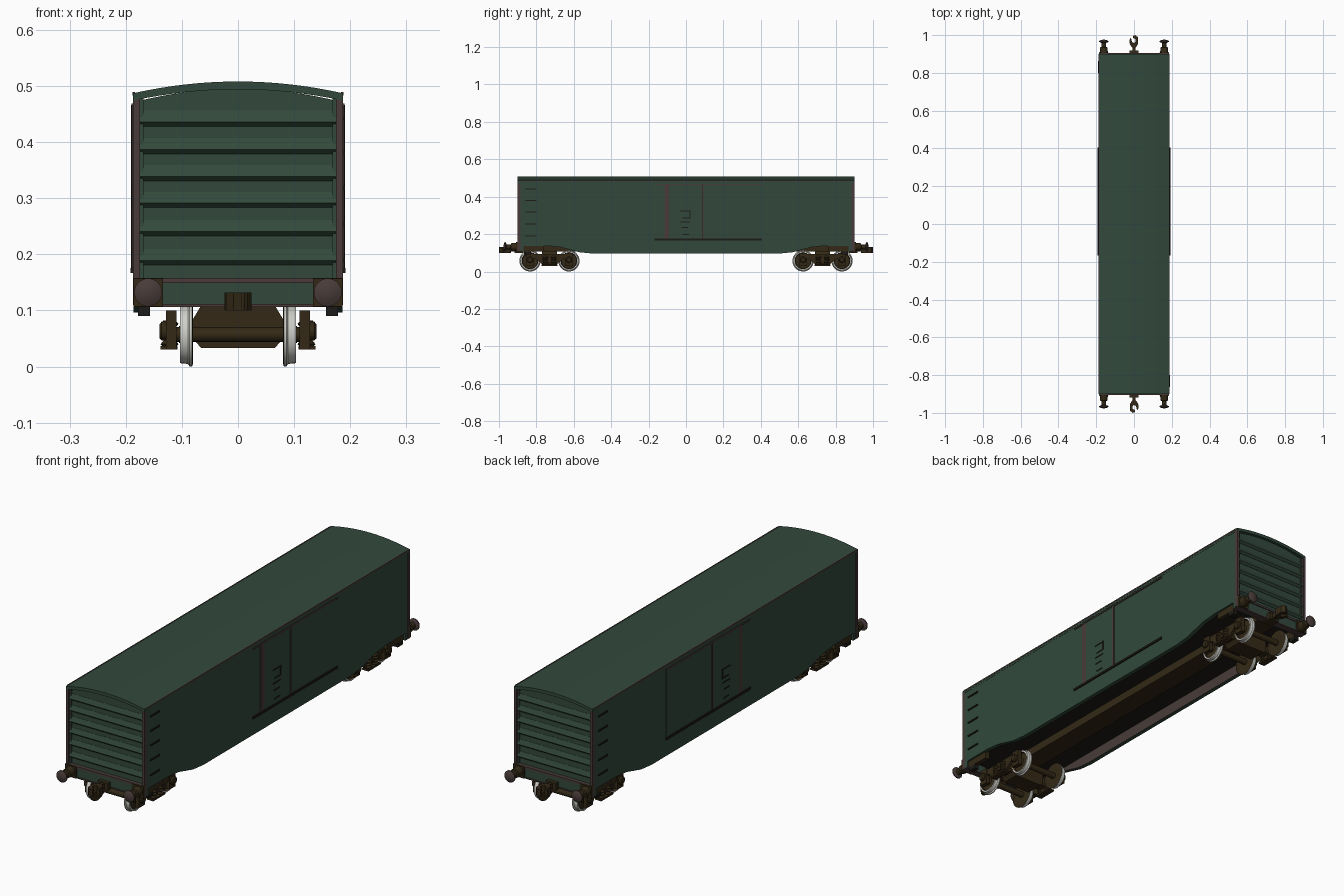
import bpy, bmesh, math
from mathutils import Vector

if "Cube" in bpy.data.objects:
    bpy.data.objects.remove(bpy.data.objects["Cube"])


def mat(name, c):
    m = bpy.data.materials.new(name)
    m.diffuse_color = (*c, 1)
    m.use_nodes = True
    m.node_tree.nodes["Principled BSDF"].inputs["Base Color"].default_value = m.diffuse_color
    return m


GREEN = mat("dark green paint", (0.032, 0.066, 0.045))
RUST = mat("worn brown paint", (0.065, 0.044, 0.041))
BROWN = mat("dark brown iron", (0.033, 0.022, 0.008))
BLACK = mat("blackened iron", (0.012, 0.011, 0.009))
STEEL = mat("bright steel", (0.62, 0.62, 0.58))


def finish(name, bm, mats, smooth=False):
    bmesh.ops.recalc_face_normals(bm, faces=bm.faces)
    me = bpy.data.meshes.new(name)
    bm.to_mesh(me)
    bm.free()
    for m in mats:
        me.materials.append(m)
    ob = bpy.data.objects.new(name, me)
    bpy.context.collection.objects.link(ob)
    if smooth:
        bpy.ops.object.select_all(action='DESELECT')
        ob.select_set(True)
        bpy.context.view_layer.objects.active = ob
        bpy.ops.object.shade_smooth_by_angle(angle=math.radians(35))
    return ob


def place(axis, u, v, w):
    """2D point (u, v) plus a distance w along the axis."""
    return {'x': (w, u, v), 'y': (u, w, v), 'z': (u, v, w)}[axis]


def prism(name, axis, pts, a, b, m, smooth=False):
    bm = bmesh.new()
    lo = [bm.verts.new(place(axis, u, v, a)) for u, v in pts]
    hi = [bm.verts.new(place(axis, u, v, b)) for u, v in pts]
    bm.faces.new(lo)
    bm.faces.new(hi)
    n = len(pts)
    for i in range(n):
        j = (i + 1) % n
        bm.faces.new((lo[i], lo[j], hi[j], hi[i]))
    return finish(name, bm, [m], smooth)


def box(name, x, y, z, m):
    return prism(name, 'z', [(x[0], y[0]), (x[1], y[0]), (x[1], y[1]), (x[0], y[1])], z[0], z[1], m)


def lathe(name, axis, centre, profile, m, m2=None, seg2=(), n=28):
    """Profile of (radius, distance) spun round the axis; seg2 bands take m2."""
    bm = bmesh.new()
    c = Vector(centre)
    rings = []
    for r, w in profile:
        rings.append([bm.verts.new(c + Vector(place(axis, r * math.cos(t), r * math.sin(t), w)))
                      for t in (2 * math.pi * i / n for i in range(n))])
    for k in range(len(rings) - 1):
        for i in range(n):
            j = (i + 1) % n
            f = bm.faces.new((rings[k][i], rings[k][j], rings[k + 1][j], rings[k + 1][i]))
            f.material_index = 1 if k in seg2 else 0
    bm.faces.new(rings[0])
    bm.faces.new(rings[-1])
    return finish(name, bm, [m, m2 or m], True)


def arc(half, low, high, n=16):
    return [(half * (1 - 2 * i / n), low + (high - low) * (1 - (1 - 2 * i / n) ** 2)) for i in range(n + 1)]


def span(s, a, b):
    return sorted((s * a, s * b))


# Body shell and arched roof
prism("body", 'y', [(-0.182, 0.15), (0.182, 0.15)] + arc(0.182, 0.472, 0.495), -0.887, 0.887, GREEN)
prism("roof", 'y', arc(0.187, 0.487, 0.508) + arc(0.187, 0.474, 0.494)[::-1], -0.9, 0.9, GREEN, True)

# Underframe: floor and centre sill
box("floor", (-0.17, 0.17), (-0.885, 0.885), (0.143, 0.151), BLACK)
box("centre_sill", (-0.045, 0.045), (-0.88, 0.88), (0.108, 0.144), BROWN)

# Side walls with the fish-belly lower edge, inner faces worn brown
half = [(0.5, 0.096), (0.57, 0.103), (0.67, 0.13), (0.74, 0.137), (0.87, 0.137), (0.87, 0.112), (0.893, 0.112)]
side_profile = [(-y, z) for y, z in half[::-1]] + half + [(0.893, 0.48), (-0.893, 0.48)]
for s in (-1, 1):
    wall = prism("side_wall", 'x', side_profile, s * 0.168, s * 0.186, GREEN)
    wall.data.materials.append(RUST)
    for f in wall.data.polygons:
        if f.normal.x * s < -0.5:
            f.material_index = 1

    # Sliding doors, door posts and rails
    def plate(name, d, y, z, m):
        return box(name, span(s, 0.184, 0.186 + d), y, z, m)

    plate("door", 0.002, (-0.105, 0.088), (0.176, 0.466), GREEN)
    plate("second_door", 0.001, (0.094, 0.40), (0.176, 0.462), GREEN)
    plate("door_worn_edge", 0.003, (-0.115, -0.09), (0.176, 0.466), RUST)
    plate("door_post", 0.004, (0.084, 0.094), (0.176, 0.466), RUST)
    plate("door_gap", 0.0045, (0.088, 0.092), (0.176, 0.466), BLACK)
    plate("door_top_rail", 0.004, (-0.165, 0.405), (0.463, 0.469), RUST)
    plate("door_bottom_rail", 0.006, (-0.168, 0.405), (0.167, 0.176), BLACK)
    plate("eaves_strip", 0.002, (-0.893, 0.893), (0.483, 0.489), RUST)
    # Door latch and handles
    for z, y0, y1 in ((0.32, -0.03, 0.025), (0.283, -0.02, 0.025), (0.262, -0.03, 0.02),
                      (0.232, -0.025, 0.012), (0.195, -0.02, 0.015)):
        plate("door_handle", 0.004, (y0, y1), (z, z + 0.005), BLACK)
    plate("door_latch", 0.004, (0.018, 0.023), (0.283, 0.325), BLACK)
    # Ladder rungs sit at diagonally opposite corners
    for z in (0.19, 0.254, 0.318, 0.38, 0.442):
        box("ladder_rung", span(s, 0.185, 0.1905), span(-s, 0.80, 0.862), (z - 0.003, z + 0.003), BLACK)

# Car ends
for e in (-1, 1):
    # Pressed ribs
    for z in (0.428, 0.379, 0.331, 0.283, 0.233, 0.181):
        prism("end_rib", 'x', [(e * 0.885, z), (e * 0.888, z), (e * 0.897, z + 0.008),
                               (e * 0.888, z + 0.028), (e * 0.885, z + 0.028)], -0.175, 0.175, GREEN)
    # Headstock, trim and corner posts
    box("headstock", (-0.186, 0.186), span(e, 0.87, 0.9), (0.107, 0.15), GREEN)
    box("headstock_trim", (-0.186, 0.186), span(e, 0.885, 0.904), (0.149, 0.158), RUST)
    box("headstock_lip", (-0.186, 0.186), span(e, 0.87, 0.903), (0.106, 0.111), RUST)
    for s in (-1, 1):
        box("corner_post", span(s, 0.175, 0.187), span(e, 0.885, 0.9), (0.11, 0.485), RUST)
        # Buffers
        box("buffer_plate", span(s, 0.134, 0.186), span(e, 0.898, 0.908), (0.107, 0.157), BROWN)
        lathe("buffer_stem", 'y', (s * 0.16, 0, 0.132),
              [(0.022, e * 0.905), (0.019, e * 0.935), (0.013, e * 0.937), (0.013, e * 0.966)], BROWN)
        lathe("buffer_head", 'y', (s * 0.16, 0, 0.132),
              [(0.012, e * 0.958), (0.025, e * 0.964), (0.025, e * 0.969), (0.015, e * 0.974), (0.004, e * 0.976)], RUST)
        # Corner step
        box("corner_step", span(s, 0.157, 0.178), span(e, 0.76, 0.87), (0.108, 0.142), BROWN)
        box("step_foot", span(s, 0.157, 0.178), span(e, 0.83, 0.865), (0.09, 0.108), BLACK)
    # Coupler: draft box, shank and open claw
    box("draft_box", (-0.024, 0.024), span(e, 0.87, 0.918), (0.1, 0.132), BROWN)
    box("coupler_shank", (-0.009, 0.009), span(e, 0.91, 0.95), (0.106, 0.128), BROWN)
    claw = [(-0.01, 0.935), (0.01, 0.935), (0.022, 0.95), (0.024, 0.975), (0.017, 0.985), (0.013, 0.975),
            (0.011, 0.963), (0, 0.958), (-0.008, 0.965), (-0.007, 0.98), (0.006, 0.985), (0.006, 0.996),
            (-0.008, 1.0), (-0.021, 0.988), (-0.022, 0.955)]
    prism("coupler_claw", 'z', [(e * -x, e * y) for x, y in claw], 0.1, 0.132, BROWN)

# Bogies
wheel = [(0.03, 0.084), (0.052, 0.080), (0.057, 0.082), (0.057, 0.086), (0.0525, 0.089), (0.051, 0.103),
         (0.044, 0.103), (0.041, 0.095), (0.018, 0.097), (0.015, 0.105)]
for e in (-1, 1):
    mid = e * 0.73
    # Bolster with chamfered lower corners
    prism("bolster", 'y', [(-0.066, 0.033), (0.066, 0.033), (0.08, 0.05), (0.08, 0.085), (0.066, 0.108),
                           (-0.066, 0.108), (-0.08, 0.085), (-0.08, 0.05)], mid - 0.04, mid + 0.04, BROWN)
    box("spring_beam", (-0.13, 0.13), (mid - 0.022, mid + 0.022), (0.052, 0.066), BROWN)
    for a in (-0.104, 0.104):
        y = mid + a
        lathe("axle", 'x', (0, y, 0.057), [(0.013, -0.125), (0.013, 0.125)], BROWN, n=16)
        for s in (-1, 1):
            lathe("wheel", 'x', (0, y, 0.057), [(r, s * w) for r, w in wheel], BROWN, STEEL, (2, 3, 4, 5), 32)
            # Axle box with its round cover
            box("axle_box", span(s, 0.11, 0.128), (y - 0.02, y + 0.02), (0.03, 0.1), BROWN)
            lathe("axle_cover", 'x', (0, y, 0.063), [(0.017, s * 0.126), (0.017, s * 0.136), (0.012, s * 0.14)], BROWN, n=16)
    for s in (-1, 1):
        # Side frame dipping between the axles
        frame = [(-0.12, 0.082), (-0.085, 0.094), (0.085, 0.094), (0.12, 0.082), (0.12, 0.062), (0.075, 0.068),
                 (0.04, 0.04), (-0.04, 0.04), (-0.075, 0.068), (-0.12, 0.062)]
        prism("side_frame", 'x', [(mid + y, z) for y, z in frame], s * 0.112, s * 0.124, BROWN)
        # Paired springs
        for a in (-0.022, 0.022):
            coil = [(0.016 if k % 2 else 0.011, 0.034 + k * 0.006) for k in range(9)]
            lathe("spring", 'z', (s * 0.122, mid + a, 0), coil, BROWN, n=14)
        box("spring_plate", span(s, 0.108, 0.138), (mid - 0.042, mid + 0.042), (0.03, 0.037), BROWN)
